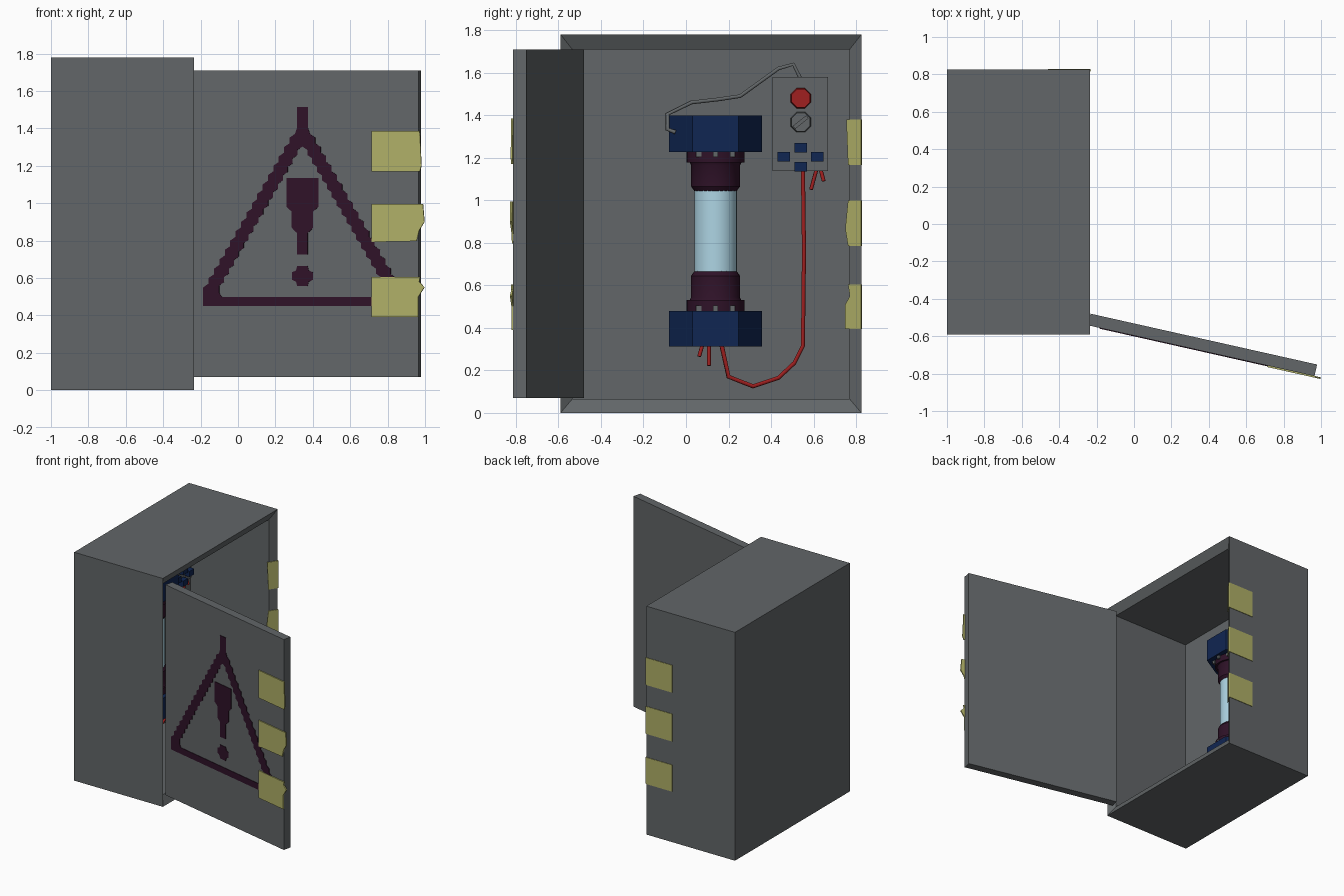
import bpy, bmesh, math
from mathutils import Vector, Matrix

if "Cube" in bpy.data.objects:
    bpy.data.objects.remove(bpy.data.objects["Cube"])


def material(name, r, g, b):
    m = bpy.data.materials.new(name)
    m.diffuse_color = (r, g, b, 1)
    m.use_nodes = True
    m.node_tree.nodes["Principled BSDF"].inputs["Base Color"].default_value = m.diffuse_color
    return m


GREY = material("grey metal", .122, .133, .138)
YELLOW = material("yellow tape", .43, .43, .135)
PURPLE = material("dark purple", .028, .006, .021)
BLUE = material("navy blue", .005, .019, .085)
RED = material("red", .35, .014, .014)
GLASS = material("pale blue glass", .42, .66, .77)


def finish(name, bm, mat, smooth=False):
    bmesh.ops.recalc_face_normals(bm, faces=bm.faces[:])
    me = bpy.data.meshes.new(name)
    bm.to_mesh(me)
    bm.free()
    me.materials.append(mat)
    ob = bpy.data.objects.new(name, me)
    bpy.context.collection.objects.link(ob)
    if smooth:
        bpy.ops.object.select_all(action='DESELECT')
        ob.select_set(True)
        bpy.context.view_layer.objects.active = ob
        bpy.ops.object.shade_smooth_by_angle(angle=math.radians(35))
    return ob


def prism(name, pts, vec, mat):
    """Extrude a planar outline along a vector."""
    bm = bmesh.new()
    vec = Vector(vec)
    a = [bm.verts.new(p) for p in pts]
    b = [bm.verts.new(Vector(p) + vec) for p in pts]
    bm.faces.new(a)
    bm.faces.new(b[::-1])
    n = len(a)
    for i in range(n):
        bm.faces.new((a[i], b[i], b[(i + 1) % n], a[(i + 1) % n]))
    return finish(name, bm, mat)


def box(name, lo, hi, mat):
    pts = [(lo[0], lo[1], lo[2]), (hi[0], lo[1], lo[2]), (hi[0], hi[1], lo[2]), (lo[0], hi[1], lo[2])]
    return prism(name, pts, (0, 0, hi[2] - lo[2]), mat)


def lathe(name, profile, cx, cy, mat, sides=24):
    """Closed solid of revolution about a vertical axis; profile is (radius, z)."""
    bm = bmesh.new()
    rings = [[bm.verts.new((cx + r * math.cos(2 * math.pi * i / sides),
                            cy + r * math.sin(2 * math.pi * i / sides), z))
              for i in range(sides)] for r, z in profile]
    for a, b in zip(rings, rings[1:]):
        for i in range(sides):
            j = (i + 1) % sides
            bm.faces.new((a[i], a[j], b[j], b[i]))
    bm.faces.new(rings[0])
    bm.faces.new(rings[-1])
    return finish(name, bm, mat, True)


def wire(name, pts, mat, r=.011):
    cu = bpy.data.curves.new(name, 'CURVE')
    cu.dimensions = '3D'
    cu.bevel_depth = r
    cu.bevel_resolution = 1
    cu.use_fill_caps = True
    sp = cu.splines.new('POLY')
    sp.points.add(len(pts) - 1)
    for p, q in zip(sp.points, pts):
        p.co = (*q, 1)
    cu.materials.append(mat)
    ob = bpy.data.objects.new(name, cu)
    bpy.context.collection.objects.link(ob)


# Cabinet: open shell with a chamfered mouth on +x
bm = bmesh.new()
rings = []
for x, y0, y1, z0, z1 in [(-1, -.59, .825, 0, 1.78), (-.235, -.59, .825, 0, 1.78),
                          (-.272, -.535, .77, .065, 1.71), (-.95, -.535, .77, .065, 1.71)]:
    rings.append([bm.verts.new(p) for p in [(x, y0, z0), (x, y1, z0), (x, y1, z1), (x, y0, z1)]])
for a, b in zip(rings, rings[1:]):
    for i in range(4):
        j = (i + 1) % 4
        bm.faces.new((a[i], a[j], b[j], b[i]))
bm.faces.new(rings[0])
bm.faces.new(rings[-1])
finish("cabinet", bm, GREY)

# Door: swung open about its hinge, front plane slopes by K
K = .2244
A = math.atan(K)
NORMAL = Vector((-math.sin(A), -math.cos(A), 0))


def on_door(x, z, off=0):
    return Vector((x, -.544 - (x + .235) * K, z)) + NORMAL * off


prism("door", [on_door(-.246, .07), on_door(.965, .07), on_door(.965, 1.71), on_door(-.246, 1.71)],
      NORMAL * -.0635, GREY)


def door_plate(name, pts, mat, thick):
    prism(name, [on_door(x, z, -.001) for x, z in pts], NORMAL * (thick + .001), mat)


# Warning triangle with stepped edges, built as two mirrored halves
def stairs(p, q, n=17):
    dx, dz = (q[0] - p[0]) / n, (q[1] - p[1]) / n
    out = []
    for i in range(n):
        x, z = p[0] + dx * i, p[1] + dz * i
        out += [(x, z), (x, z + dz * .6)]
    return out + [q]


CX = .345
half = ([(0, .449), (-.53, .449)] + stairs((-.53, .52), (-.04, 1.37))
        + [(-.03, 1.40), (-.03, 1.515), (0, 1.515)] + stairs((0, 1.33), (-.445, .56))
        + [(-.445, .52), (-.43, .497), (0, .497)])
mark = [(0, .725), (-.028, .725), (-.028, .84), (-.045, .855), (-.057, .87), (-.057, .955), (-.085, .98), (-.085, 1.135), (0, 1.135)]
dot = [(0, .556), (-.028, .556), (-.034, .58), (-.056, .59), (-.056, .63), (-.034, .64), (-.028, .663), (0, .663)]
for s, side in ((1, "left"), (-1, "right")):
    for name, pts in (("warning_triangle", half), ("warning_bar", mark), ("warning_dot", dot)):
        door_plate(f"{name}_{side}", [(CX + s * x, z) for x, z in pts], PURPLE, .004)

# Torn tape on the door edge: (x, z) of the ragged end from bottom to top
torn_door = [[(.973, 1.17), (.982, 1.2), (.973, 1.385)],
             [(.955, .797), (.97, .855), (.998, .9), (.99, .995)],
             [(.965, .39), (.965, .50), (.998, .55), (.97, .58), (.975, .604)]]
for i, end in enumerate(torn_door):
    door_plate(f"door_tape_{i}", [(.715, end[0][1] + (-.005 if i == 1 else 0))] + end + [(.715, end[-1][1])], YELLOW, .008)

# Torn tape on the cabinet side, folded over the chamfer
torn_box = [[(.765, 1.167), (.757, 1.38)],
            [(.765, .786), (.752, .865), (.765, 1.0)],
            [(.752, .395), (.752, .51), (.774, .55), (.765, .603)]]
for i, end in enumerate(torn_box):
    z0, z1 = end[0][1], end[-1][1]
    box(f"cabinet_tape_side_{i}", (-.46, .824, z0), (-.234, .829, z1), YELLOW)
    prism(f"cabinet_tape_fold_{i}",
          [(-.235 - .037 * (.825 - y) / .055, y, z) for y, z in [(.827, z0)] + end + [(.827, z1)]],
          (.005, -.003, 0), YELLOW)

# Glass tube with mirrored end fittings
TX, TY = -.85, .139
lathe("glass_tube", [(.1, .64), (.1, 1.07)], TX, TY, GLASS, 32)
for name, zb, z_ring, z_body, z_end, s, far in (("upper", 1.228, 1.178, 1.165, 1.04, 1, 1.40),
                                                ("lower", .48, .53, .543, .67, -1, .312)):
    # half-hexagon block against the back wall
    prism(name + "_block", [(-.955, TY - .218, zb), (-.87, TY - .218, zb), (-.685, TY - .109, zb),
                            (-.685, TY + .109, zb), (-.87, TY + .218, zb), (-.955, TY + .218, zb)],
          (0, 0, far - zb), BLUE)
    lathe(name + "_collar", [(.097, z_end), (.115, z_end + s * .025), (.115, z_body), (.122, z_ring),
                             (.136, z_ring), (.136, zb)], TX, TY, PURPLE)
    for k in (-1, 0, 1):
        a = math.radians(35 * k)
        x, y, z = TX + .138 * math.cos(a), TY + .138 * math.sin(a), zb - s * .012
        box(f"{name}_bolt_{k + 1}", (x - .013, y - .012, z - .012), (x + .013, y + .012, z + .012), GREY)

# Control panel on the back wall
PX = -.87
box("control_panel", (-.955, .408, 1.138), (PX, .667, 1.58), GREY)


def knob(name, y, z, r, depth, mat, sides=8):
    bm = bmesh.new()
    bmesh.ops.create_cone(bm, cap_ends=True, segments=sides, radius1=r, radius2=r * .9, depth=depth,
                          matrix=Matrix.Translation((PX + depth / 2 - .002, y, z))
                          @ Matrix.Rotation(math.pi / 2, 4, 'Y') @ Matrix.Rotation(math.pi / 8, 4, 'Z'))
    finish(name, bm, mat)


knob("red_button", .54, 1.48, .052, .05, RED)
knob("dial", .54, 1.368, .052, .03, GREY)
ca, sa = math.cos(math.radians(38)), math.sin(math.radians(38))
prism("dial_pointer", [(PX + .02, .54 + u * ca - v * sa, 1.368 + u * sa + v * ca)
                       for u, v in ((-.04, -.009), (.04, -.009), (.04, .009), (-.04, .009))],
      (.02, 0, 0), GREY)
for i, (y, z) in enumerate([(.46, 1.204), (.54, 1.247), (.54, 1.157), (.617, 1.204)]):
    box(f"arrow_button_{i}", (PX - .005, y - .029, z - .022), (PX + .04, y + .029, z + .022), BLUE)

# Wires
WX = -.9
wire("grey_wire", [(WX, .54, 1.57), (WX, .505, 1.64), (WX, .435, 1.62), (WX, .255, 1.49), (WX, .155, 1.475),
                   (-.87, .025, 1.46), (-.82, -.087, 1.405), (-.81, -.087, 1.335), (-.81, -.05, 1.32)], GREY, .01)
wire("red_wire", [(WX, .55, 1.15), (WX, .555, .76), (WX, .55, .315), (WX, .51, .235), (WX, .435, .165),
                  (-.88, .315, .125), (-.86, .2, .17), (-.85, .165, .33)], RED)
for i, (y0, z0, y1, z1) in enumerate([(.08, .33, .062, .265), (.108, .33, .108, .222),
                                      (.615, 1.15, .588, 1.05), (.632, 1.15, .648, 1.09)]):
    wire(f"loose_wire_{i}", [(-.89, y0, z0), (-.88, y1, z1)], RED, .009)
